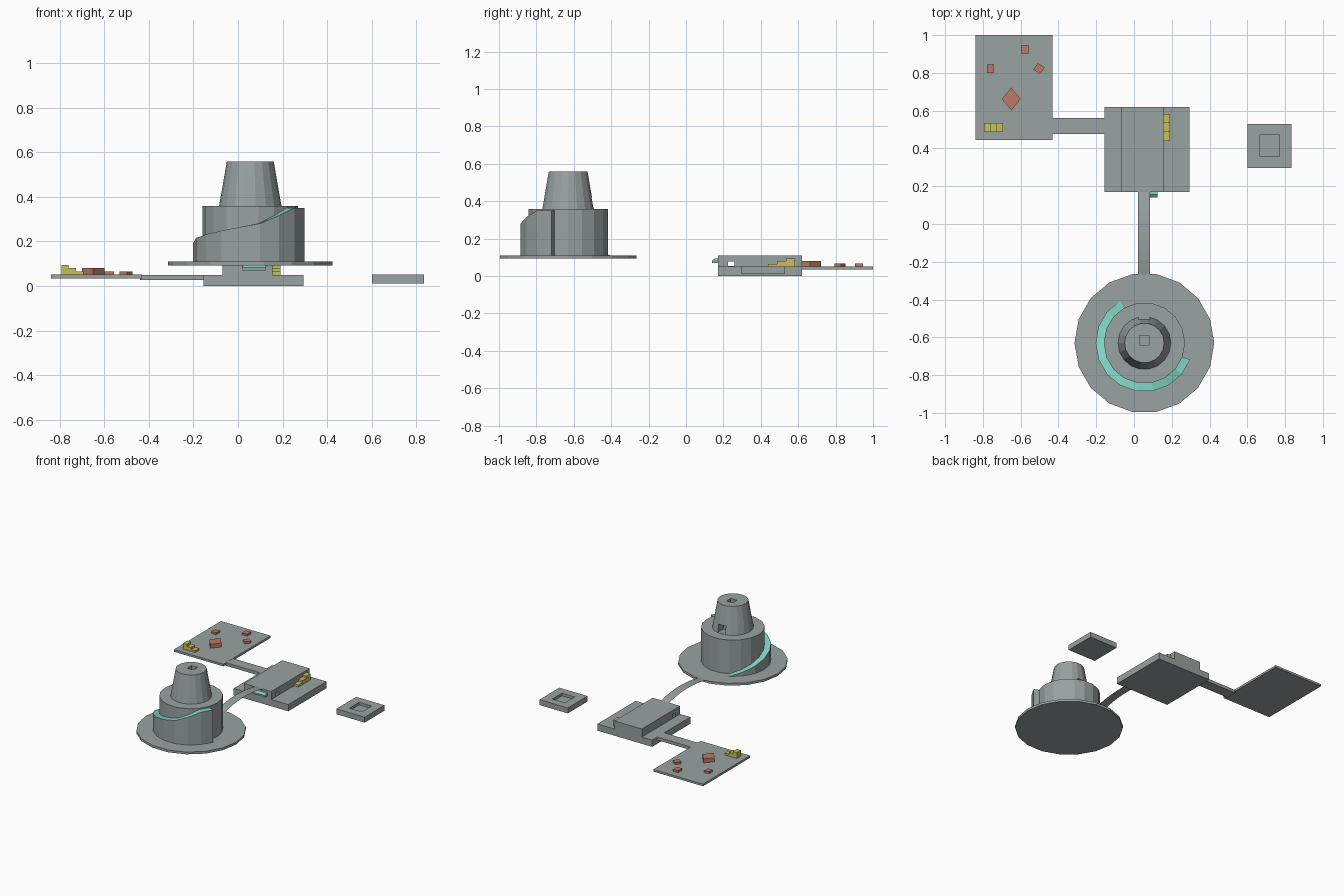
import bpy, bmesh, math

if "Cube" in bpy.data.objects:
    bpy.data.objects.remove(bpy.data.objects["Cube"])


def material(name, rgb):
    m = bpy.data.materials.new(name)
    m.diffuse_color = (*rgb, 1)
    m.use_nodes = True
    m.node_tree.nodes["Principled BSDF"].inputs["Base Color"].default_value = m.diffuse_color
    return m


GREY = material("stone_grey", (0.32, 0.36, 0.36))
TEAL = material("ramp_teal", (0.22, 0.66, 0.56))
ORANGE = material("crate_orange", (0.50, 0.20, 0.13))
YELLOW = material("stair_yellow", (0.57, 0.53, 0.10))
CX, CY, SIDES = 0.055, -0.63, 18


def make(name, verts, faces, *mats):
    me = bpy.data.meshes.new(name)
    me.from_pydata(verts, [], faces)
    bm = bmesh.new()
    bm.from_mesh(me)
    bmesh.ops.recalc_face_normals(bm, faces=bm.faces)
    bm.to_mesh(me)
    bm.free()
    for m in mats:
        me.materials.append(m)
    ob = bpy.data.objects.new(name, me)
    bpy.context.collection.objects.link(ob)
    return ob


def prism(name, outline, lo, hi, mat, axis="z"):
    """Extrude a 2D outline; along z it is (x, y), along x (y, z), along y (x, z)."""
    n = len(outline)
    put = {"z": lambda p, h: (p[0], p[1], h),
           "x": lambda p, h: (h, p[0], p[1]),
           "y": lambda p, h: (p[0], h, p[1])}[axis]
    verts = [put(p, h) for h in (lo, hi) for p in outline]
    faces = [tuple(range(n)), tuple(range(n, 2 * n))]
    faces += [(i, (i + 1) % n, n + (i + 1) % n, n + i) for i in range(n)]
    return make(name, verts, faces, mat)


def box(name, x0, x1, y0, y1, z0, z1, mat=GREY):
    return prism(name, [(x0, y0), (x1, y0), (x1, y1), (x0, y1)], z0, z1, mat)


def polar(r, deg):
    a = math.radians(deg)
    return CX + r * math.cos(a), CY + r * math.sin(a)


def drum(name, r0, r1, z0, z1):
    verts = [(*polar(r, 360 * i / SIDES), z) for r, z in ((r0, z0), (r1, z1))
             for i in range(SIDES)]
    faces = [tuple(range(SIDES)), tuple(range(SIDES, 2 * SIDES))]
    faces += [(i, (i + 1) % SIDES, SIDES + (i + 1) % SIDES, SIDES + i)
              for i in range(SIDES)]
    return make(name, verts, faces, GREY)


def cut(ob, *dims):
    cutter = box("cutter", *dims)
    cutter.hide_render = True
    mod = ob.modifiers.new("cut", "BOOLEAN")
    mod.operation, mod.solver, mod.object = "DIFFERENCE", "EXACT", cutter
    bpy.context.view_layer.objects.active = ob
    bpy.ops.object.modifier_apply(modifier=mod.name)
    bpy.data.objects.remove(cutter)


# Round island with its drum and tapered tower
drum("island_disc", 0.37, 0.37, 0.093, 0.11)
drum("tower_drum", 0.215, 0.215, 0.11, 0.36)
tower = drum("tower_top", 0.14, 0.105, 0.36, 0.56)
cut(tower, 0.03, 0.08, -0.64, -0.59, 0.51, 0.60)     # roof shaft
cut(tower, 0.025, 0.085, -0.56, -0.45, 0.362, 0.42)  # rear doorway

# Spiral ramp around the drum, teal on its walking surface
heights = [0.11, 0.137, 0.163, 0.19, 0.215, 0.231, 0.248, 0.264, 0.28, 0.315, 0.35, 0.35]
verts, faces = [], []
for i, h in enumerate(heights):
    a = 120 + 20 * i
    verts += [(*polar(0.214, a), 0.109), (*polar(0.258, a), 0.109),
              (*polar(0.258, a), h + 0.001), (*polar(0.214, a), h + 0.001)]
last = len(heights) - 1
for i in range(last):
    b = 4 * i
    faces += [(b + k, b + (k + 1) % 4, b + 4 + (k + 1) % 4, b + 4 + k) for k in range(4)]
faces += [(0, 1, 2, 3), tuple(4 * last + k for k in range(4))]
ramp = make("spiral_ramp", verts, faces, GREY, TEAL)
for p in ramp.data.polygons:
    p.material_index = int(p.normal.z > 0.5)

# Arched thin bridge from island to central block
N = 12
verts, faces = [], []
for i in range(N + 1):
    t = i / N
    y = -0.268 + 0.438 * t
    z = 0.11 + 0.1 * t * (1 - t)
    verts += [(0.02, y, z), (0.085, y, z)]
faces = [(2 * i, 2 * i + 1, 2 * i + 3, 2 * i + 2) for i in range(N)]
make("arched_bridge", verts, faces, GREY)

# Central block: base slab, upper hall with a side passage, small awning
box("block_base", -0.155, 0.295, 0.17, 0.62, 0, 0.05)
hall = box("block_hall", -0.07, 0.155, 0.17, 0.62, 0.05, 0.11)
cut(hall, -0.2, 0.3, 0.225, 0.26, 0.055, 0.078)
awning = prism("hall_awning", [(0.17, 0.07), (0.14, 0.07), (0.14, 0.083), (0.155, 0.095),
                               (0.17, 0.095)], 0.02, 0.125, GREY, "x")
awning.data.materials.append(TEAL)
for p in awning.data.polygons:
    p.material_index = int(p.normal.z > 0.3)

# Side platform with its causeway
box("causeway", -0.44, -0.155, 0.477, 0.56, 0.027, 0.05)
box("side_platform", -0.84, -0.432, 0.445, 1.0, 0.035, 0.051)

# Separate square plate with a recess
plate = box("square_plate", 0.602, 0.835, 0.297, 0.53, 0.012, 0.052)
cut(plate, 0.667, 0.77, 0.357, 0.472, 0.032, 0.1)


# Crates on the side platform
def crate(name, x, y, rx, ry, turn, top):
    pts = [(x + rx * math.cos(math.radians(turn + 90 * k)),
            y + ry * math.sin(math.radians(turn + 90 * k))) for k in range(4)]
    prism(name, pts, 0.05, top, ORANGE)


crate("large_crate", -0.65, 0.662, 0.05, 0.06, 0, 0.081)
crate("small_crate_back", -0.578, 0.925, 0.029, 0.032, 45, 0.066)
crate("small_crate_left", -0.76, 0.822, 0.027, 0.031, 45, 0.066)
crate("small_crate_right", -0.503, 0.823, 0.03, 0.03, 10, 0.066)


# Yellow three-step stairs
def stair(name, start, step, lo, hi, axis):
    pts = [(start, 0.05)]
    for k in range(3):
        z = 0.095 - 0.015 * k
        pts += [(start + k * step, z), (start + (k + 1) * step, z)]
    pts.append((start + 3 * step, 0.05))
    prism(name, pts, lo, hi, YELLOW, axis)


stair("platform_stair", -0.793, 0.033, 0.487, 0.535, "y")
stair("block_stair", 0.583, -0.048, 0.155, 0.19, "x")
